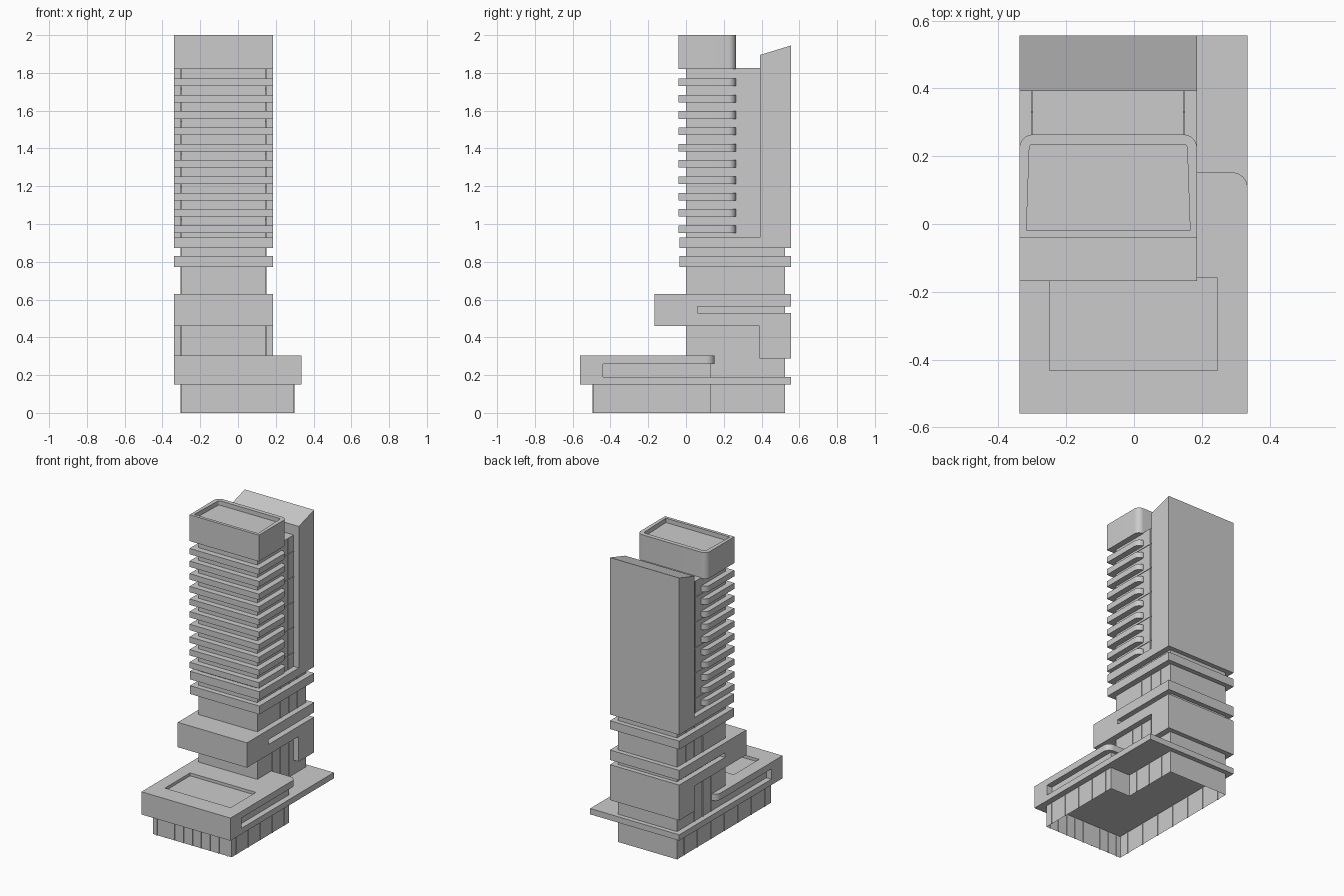
import bpy, bmesh, math

if "Cube" in bpy.data.objects:
    bpy.data.objects.remove(bpy.data.objects["Cube"])

# Shared plan dimensions
XL, XR = -0.338, 0.186          # outer tower width
CL, CR = -0.30, 0.146           # recessed glazed core width
PR, GR = 0.335, 0.295           # podium right edge, ground floor right edge


def finish(name, bm):
    bmesh.ops.recalc_face_normals(bm, faces=bm.faces)
    me = bpy.data.meshes.new(name)
    bm.to_mesh(me)
    bm.free()
    ob = bpy.data.objects.new(name, me)
    bpy.context.collection.objects.link(ob)
    return ob


def prism(name, pts, lo, hi, axis='z', caps=True, recess=None):
    """Extrude a plan (axis z) or a y-z side profile (axis x)."""
    def place(p, h):
        return (p[0], p[1], h) if axis == 'z' else (h, p[0], p[1])
    bm = bmesh.new()
    a = [bm.verts.new(place(p, lo)) for p in pts]
    b = [bm.verts.new(place(p, hi)) for p in pts]
    n = len(pts)
    for i in range(n):
        j = (i + 1) % n
        bm.faces.new((a[i], a[j], b[j], b[i]))
    if caps:
        bm.faces.new(a[::-1])
        top = bm.faces.new(b)
        if recess:              # sunken roof inside a rim
            bm.normal_update()
            bmesh.ops.inset_individual(bm, faces=[top], thickness=recess[0])
            ext = bmesh.ops.extrude_discrete_faces(bm, faces=[top])
            for v in ext['faces'][0].verts:
                v.co.z -= recess[1]
    return finish(name, bm)


def rect(x0, x1, y0, y1, r=0, seg=8):
    """Rectangle plan, back corners rounded by r."""
    if not r:
        return [(x0, y0), (x1, y0), (x1, y1), (x0, y1)]
    pts = [(x0, y0), (x1, y0)]
    for cx, start in ((x1 - r, 0), (x0 + r, 90)):
        for i in range(seg + 1):
            t = math.radians(start + 90 * i / seg)
            pts.append((cx + r * math.cos(t), y1 - r + r * math.sin(t)))
    return pts


def box(name, x0, x1, y0, y1, z0, z1):
    return prism(name, rect(x0, x1, y0, y1), z0, z1)


rounded = []

# Ground floor: L-shaped glazed walls, open underneath
L_plan = [(CL, -0.49), (GR, -0.49), (GR, 0.13), (CR, 0.13), (CR, 0.525), (CL, 0.525)]
prism("ground_floor_walls", L_plan, 0, 0.155, caps=False)

# Podium: base slab with front parapet, inner storey, rounded roof with sunken terrace
prism("podium_base", [(-0.56, 0.15), (0.556, 0.15), (0.556, 0.19), (-0.44, 0.19),
                      (-0.44, 0.26), (-0.56, 0.26)], XL, PR, 'x')
box("podium_inner_storey", CL, GR, -0.45, 0.13, 0.18, 0.27)
roof = prism("podium_roof", rect(XL, PR, -0.56, 0.152, 0.045), 0.26, 0.305)
rounded.append(roof)
cutter = box("terrace_cutter", -0.25, 0.247, -0.432, -0.16, 0.285, 0.35)
cutter.hide_render = True
cutter.hide_viewport = True
cut = roof.modifiers.new("terrace", 'BOOLEAN')
cut.operation = 'DIFFERENCE'
cut.object = cutter

# Glazed core
box("lower_core", CL, CR, 0, 0.525, 0.17, 0.9)
box("upper_core", CL, CR, 0, 0.4, 0.9, 1.826)

# Cantilevered box with a slot wrapping the back and a drop at the rear
prism("cantilever_box", [(-0.168, 0.46), (0.39, 0.46), (0.39, 0.288), (0.556, 0.288),
                         (0.556, 0.53), (0.062, 0.53), (0.062, 0.562), (0.556, 0.562),
                         (0.556, 0.63), (-0.168, 0.63)], XL, XR, 'x')

# Belt course, then tower base joined to the sloped rear slab
box("belt_course", XL, XR, -0.035, 0.556, 0.773, 0.83)
prism("rear_slab", [(-0.035, 0.873), (0.556, 0.873), (0.556, 1.945), (0.392, 1.895),
                    (0.392, 0.928), (-0.035, 0.928)], XL, XR, 'x')

# Balcony slabs
for i in range(10):
    top = 1.77 - i * 0.0864
    rounded.append(prism(f"balcony_slab_{i + 1}", rect(XL, XR, -0.04, 0.264, 0.04),
                         top - 0.04, top))

# Crown with sunken roof
rounded.append(prism("crown", rect(XL, XR, -0.04, 0.264, 0.04), 1.82, 2.0,
                     recess=(0.029, 0.03)))

# Thin mullions on the glazing
W, D = 0.006, 0.004


def mullions_y(name, x, ys, z0, z1):
    for i, y in enumerate(ys):
        box(f"{name}_{i + 1}", x - D, x + D, y - W / 2, y + W / 2, z0, z1)


for i in range(9):
    x = CL + 0.03 + i * 0.067
    box(f"ground_front_mullion_{i + 1}", x - W / 2, x + W / 2, -0.49 - D, -0.49 + D, 0, 0.152)
mullions_y("ground_right_mullion", GR, [-0.44 + 0.13 * i for i in range(5)], 0, 0.152)
mullions_y("ground_rear_right_mullion", CR, [0.2, 0.32, 0.44], 0, 0.152)
mullions_y("ground_left_mullion", CL, [-0.42 + 0.145 * i for i in range(7)], 0, 0.152)
for side, x in (("left", CL), ("right", CR)):
    mullions_y(f"lobby_{side}_mullion", x, [0.16, 0.25, 0.34], 0.19, 0.46)
    mullions_y(f"mid_{side}_mullion", x, [0.25, 0.34, 0.43], 0.63, 0.875)
    mullions_y(f"tower_{side}_mullion", x, [0.33], 0.928, 1.82)
    for i in range(5):
        z = 1.02 + i * 0.173
        box(f"tower_{side}_transom_{i + 1}", x - D, x + D, 0.2, 0.395, z, z + W)

# Smooth only the rounded corners
for ob in rounded:
    bpy.ops.object.select_all(action='DESELECT')
    ob.select_set(True)
    bpy.context.view_layer.objects.active = ob
    bpy.ops.object.shade_smooth_by_angle(angle=math.radians(30))
